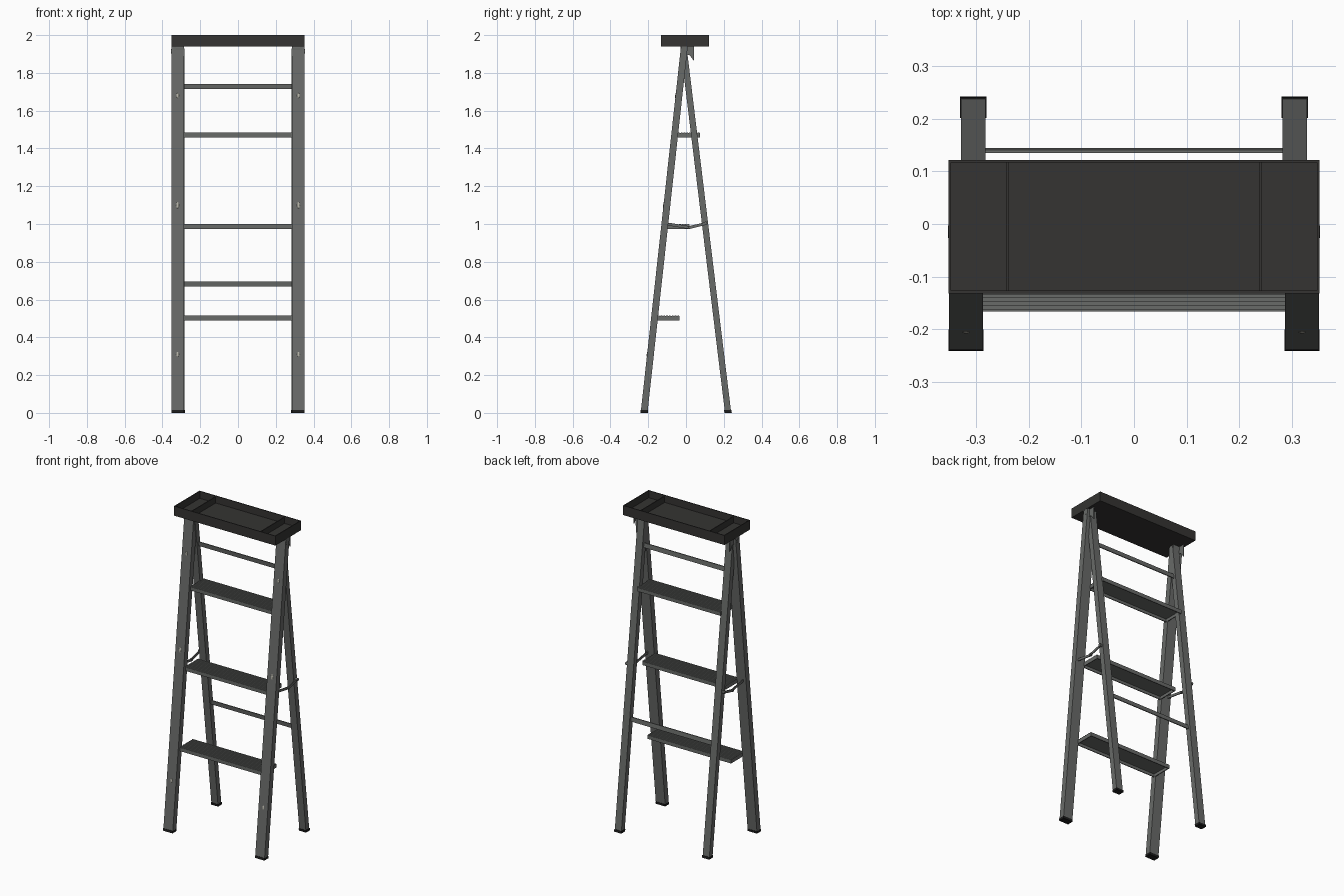
import bpy, bmesh, math
from mathutils import Vector, Matrix

if "Cube" in bpy.data.objects:
    bpy.data.objects.remove(bpy.data.objects["Cube"])


def material(name, c):
    m = bpy.data.materials.new(name)
    m.diffuse_color = (*c, 1)
    m.use_nodes = True
    m.node_tree.nodes["Principled BSDF"].inputs["Base Color"].default_value = m.diffuse_color
    return m


METAL = material("grey_metal", (0.14, 0.145, 0.14))
DARK = material("dark_plastic", (0.035, 0.034, 0.032))
RUBBER = material("black_rubber", (0.012, 0.012, 0.012))
RIVET = material("rivet_metal", (0.45, 0.44, 0.38))


def finish(bm, name, mat):
    bmesh.ops.recalc_face_normals(bm, faces=bm.faces)
    me = bpy.data.meshes.new(name)
    bm.to_mesh(me)
    bm.free()
    me.materials.append(mat)
    ob = bpy.data.objects.new(name, me)
    bpy.context.collection.objects.link(ob)
    return ob


def add_box(bm, x0, x1, y0, y1, z0, z1, shift=0.0):
    """Box; the top is moved by shift along y for leaning parts."""
    vs = bmesh.ops.create_cube(bm, size=1)["verts"]
    for v in vs:
        top = v.co.z > 0
        v.co = Vector((x1 if v.co.x > 0 else x0,
                       (y1 if v.co.y > 0 else y0) + (shift if top else 0),
                       z1 if top else z0))


def box(name, mat, *dims, shift=0.0):
    bm = bmesh.new()
    add_box(bm, *dims, shift)
    return finish(bm, name, mat)


def side_prism(name, mat, pts, x0, x1):
    """Side outline (y, z) extruded along x."""
    bm = bmesh.new()
    f = bm.faces.new([bm.verts.new((x0, y, z)) for y, z in pts])
    new = bmesh.ops.extrude_face_region(bm, geom=[f])["geom"]
    bmesh.ops.translate(bm, vec=(x1 - x0, 0, 0),
                        verts=[v for v in new if isinstance(v, bmesh.types.BMVert)])
    return finish(bm, name, mat)


def front_y(z):
    return -0.222 + 0.11 * z


def rear_y(z):
    return 0.223 - 0.122 * z


def mirror_x(ob):
    """Bake the mirrored copy into the same part."""
    m = ob.modifiers.new("mirror", "MIRROR")
    m.use_clip = False
    m.use_mirror_merge = False
    return ob


def leg(name, x0, x1, path, d, z0, z1, mat):
    a, b = path(z0), path(z1)
    mirror_x(box(name, mat, x0, x1, a - d, a + d, z0, z1, shift=b - a))


# legs and rubber feet
leg("front_leg", 0.287, 0.352, front_y, 0.018, 0.008, 1.945, METAL)
leg("front_foot", 0.2865, 0.353, front_y, 0.02, 0, 0.014, RUBBER)
leg("rear_leg", 0.283, 0.329, rear_y, 0.0165, 0.008, 1.93, METAL)
leg("rear_foot", 0.281, 0.331, rear_y, 0.0195, 0, 0.014, RUBBER)

# top tray with rim and two dividers
bm = bmesh.new()
X, Y0, Y1 = 0.353, -0.132, 0.122
add_box(bm, -X, X, Y0, Y1, 1.94, 1.955)
for y in (Y0, Y1 - 0.005):
    add_box(bm, -X, X, y, y + 0.005, 1.954, 2.0)
for x in (-X, X - 0.005):
    add_box(bm, x, x + 0.005, Y0 + 0.004, Y1 - 0.004, 1.954, 2.0)
for x in (-0.2425, 0.2375):
    add_box(bm, x, x + 0.005, Y0 + 0.004, Y1 - 0.004, 1.954, 1.994)
finish(bm, "top_tray", DARK)

# ribbed steps, open underneath with a skirt
for i, z in enumerate((0.515, 1.0, 1.485)):
    w, d, t = 0.29, 0.133, 0.005
    y0 = front_y(z - 0.012)
    ribs = 9
    bm = bmesh.new()
    add_box(bm, -w, w, y0, y0 + d, z - 0.008, z - 0.003)
    for y in (y0, y0 + d - t):
        add_box(bm, -w, w, y, y + t, z - 0.026, z - 0.004)
    for x in (-w, w - t):
        add_box(bm, x, x + t, y0 + t * 0.9, y0 + d - t * 0.9, z - 0.026, z - 0.004)
    for k in range(ribs):
        y = y0 + d * k / ribs + 0.003
        add_box(bm, -w, w, y, y + 0.009, z - 0.004, z)
    finish(bm, f"step_{i + 1}", METAL)

# rear cross bars
for name, z0, z1 in (("lower_cross_bar", 0.668, 0.695), ("upper_cross_bar", 1.714, 1.742)):
    a, b = rear_y(z0), rear_y(z1)
    box(name, METAL, -0.286, 0.286, a - 0.003, a + 0.003, z0, z1, shift=b - a)

# folding spreader arms with pivots
mirror_x(side_prism("spreader_front_arm", METAL, [
    (-0.115, 0.995), (0.015, 0.974), (0.024, 0.978), (0.022, 0.988), (-0.112, 1.01)], 0.330, 0.335))
mirror_x(side_prism("spreader_rear_arm", METAL, [
    (0.012, 0.977), (0.02, 0.974), (0.112, 0.997), (0.11, 1.011), (0.016, 0.989)], 0.335, 0.340))


def disc(name, mat, x, y, z, r, depth):
    bm = bmesh.new()
    bmesh.ops.create_cone(bm, cap_ends=True, segments=12, radius1=r, radius2=r, depth=depth,
                          matrix=Matrix.Translation((x, y, z)) @ Matrix.Rotation(math.pi / 2, 4, 'Y'))
    mirror_x(finish(bm, name, mat))


disc("spreader_rear_pivot", METAL, 0.336, 0.104, 1.004, 0.009, 0.018)
disc("spreader_middle_pivot", METAL, 0.336, 0.018, 0.982, 0.007, 0.014)

# hinge gussets and hinge pins under the tray
mirror_x(side_prism("hinge_gusset", METAL, [
    (-0.03, 1.942), (0.043, 1.942), (0.043, 1.862), (0.018, 1.895), (-0.028, 1.895)], 0.330, 0.336))
disc("hinge_pin", METAL, 0.349, -0.015, 1.915, 0.012, 0.01)

# flat rivet heads on the front of the legs
for i, (z, h) in enumerate(((0.31, 0.013), (1.10, 0.018), (1.68, 0.013))):
    bm = bmesh.new()
    bmesh.ops.create_uvsphere(bm, u_segments=12, v_segments=6, radius=1)
    bmesh.ops.scale(bm, vec=(0.007, 0.002, h), verts=bm.verts)
    bmesh.ops.rotate(bm, cent=(0, 0, 0), matrix=Matrix.Rotation(-0.11, 3, 'X'), verts=bm.verts)
    bmesh.ops.translate(bm, vec=(0.32, front_y(z) - 0.018, z), verts=bm.verts)
    mirror_x(finish(bm, f"leg_rivet_{i + 1}", RIVET))
